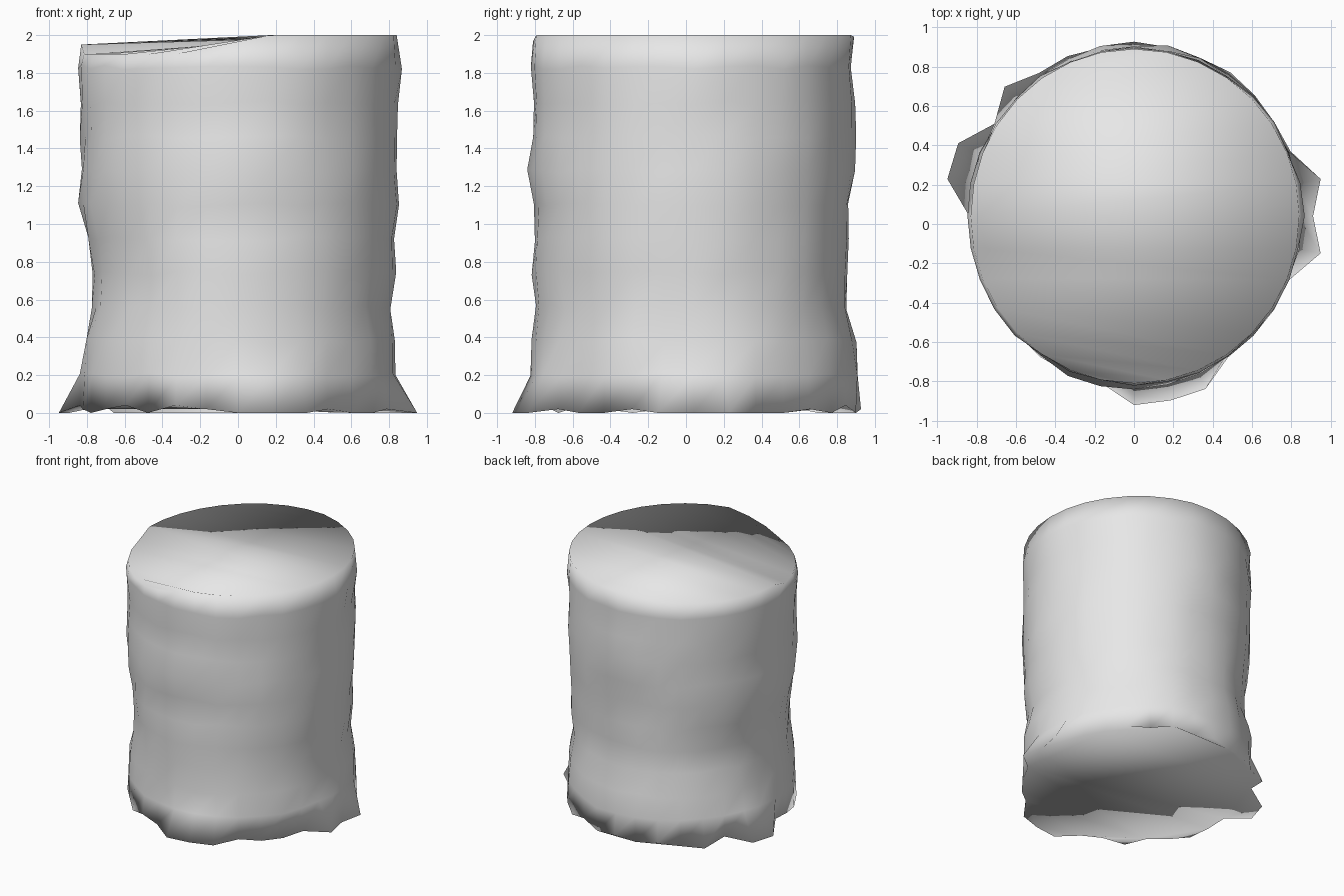
import bpy, bmesh, math, random

random.seed(4)
if "Cube" in bpy.data.objects:
    bpy.data.objects.remove(bpy.data.objects["Cube"], do_unlink=True)

SIDES = 32
CENTRE_Y = 0.04

# Ring height and radius towards the left (+x), back, right and front
RINGS = [
    (0.02, 0.86, 0.88, 0.84, 0.86),
    (0.20, 0.84, 0.88, 0.83, 0.86),
    (0.38, 0.84, 0.87, 0.81, 0.85),
    (0.56, 0.80, 0.82, 0.77, 0.84),
    (0.74, 0.84, 0.82, 0.77, 0.85),
    (0.92, 0.83, 0.83, 0.80, 0.85),
    (1.10, 0.85, 0.83, 0.84, 0.84),
    (1.28, 0.85, 0.85, 0.83, 0.88),
    (1.46, 0.85, 0.86, 0.83, 0.85),
    (1.64, 0.84, 0.86, 0.84, 0.85),
    (1.83, 0.86, 0.84, 0.84, 0.86),
    (2.00, 0.84, 0.85, 0.83, 0.85),
]
# Root tips that flare out at the foot: side number and radius
ROOTS = {31: 0.967, 0: 0.91, 1: 0.967, 12: 0.93, 14: 0.967, 15: 0.967,
         24: 0.96, 25: 0.955, 26: 0.95}


def radius_at(radii, angle):
    """Blend the four measured radii around the trunk."""
    t = (angle / (math.pi / 2)) % 4
    i = int(t)
    f = t - i
    f = f * f * (3 - 2 * f)
    return radii[i] * (1 - f) + radii[(i + 1) % 4] * f


def rim_height(x, y):
    """The cut top drops on its right, lowest at the front."""
    if x > 0.17:
        return 2.0
    if y < 0:
        return max(1.9, 2.0 - (0.17 - x) * 0.2)
    return 2.0 - (0.17 - x) * 0.05


bm = bmesh.new()
loops = []
for level, (z, *radii) in enumerate(RINGS):
    loop = []
    for i in range(SIDES):
        a = math.tau * i / SIDES
        r = radius_at(radii, a)
        h = z
        top, foot = level == len(RINGS) - 1, level == 0
        if foot:
            r = ROOTS.get(i, r + random.uniform(-0.01, 0.01))
            h = 0.0 if i in ROOTS else random.choice((0.0, 0.02, 0.04))
        elif not top:
            r += random.uniform(-0.012, 0.008)
            h += random.uniform(-0.012, 0.012)
        x, y = r * math.cos(a), r * math.sin(a) + CENTRE_Y
        if top:
            h = rim_height(x, y)
        loop.append(bm.verts.new((x, y, h)))
    loops.append(loop)

# Bark walls
for low, high in zip(loops, loops[1:]):
    for i in range(SIDES):
        j = (i + 1) % SIDES
        bm.faces.new((low[i], low[j], high[j], high[i]))
# Cut top and underside
bm.faces.new(loops[-1])
bm.faces.new(loops[0][::-1])
bmesh.ops.triangulate(bm, faces=[f for f in bm.faces if len(f.verts) > 4])

mesh = bpy.data.meshes.new("stump")
bm.to_mesh(mesh)
bm.free()
for poly in mesh.polygons:
    poly.use_smooth = True

# Plain grey material
grey = bpy.data.materials.new("light grey")
grey.use_nodes = True
colour = (0.8, 0.8, 0.8, 1)
grey.diffuse_color = colour
grey.node_tree.nodes["Principled BSDF"].inputs["Base Color"].default_value = colour
mesh.materials.append(grey)

stump = bpy.data.objects.new("stump", mesh)
bpy.context.collection.objects.link(stump)
